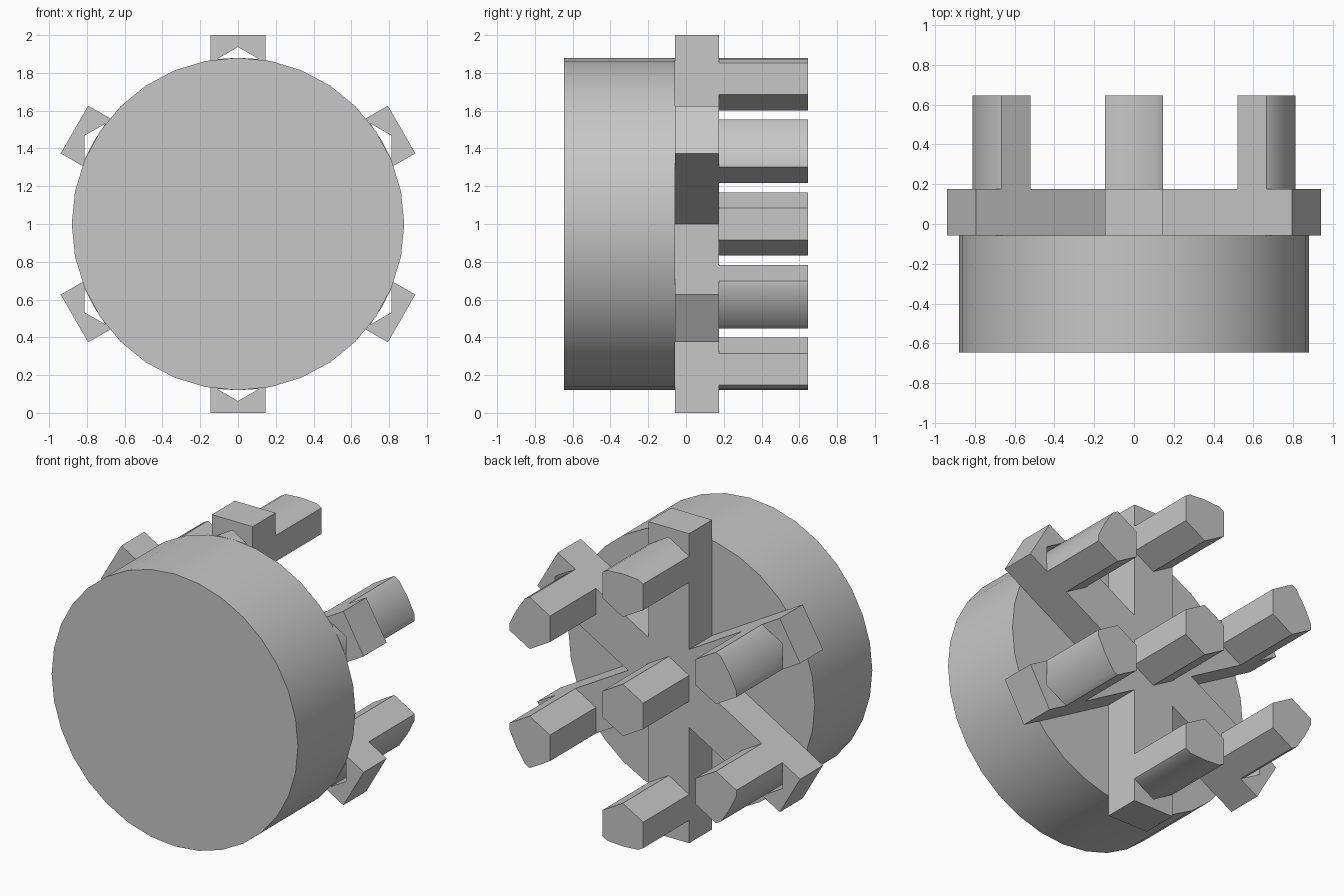
import bpy, bmesh
from math import sin, cos, pi, radians, sqrt

if "Cube" in bpy.data.objects:
    bpy.data.objects.remove(bpy.data.objects["Cube"], do_unlink=True)

grey = bpy.data.materials.new("plain_grey")
grey.use_nodes = True
colour = (0.57, 0.57, 0.57, 1)
grey.diffuse_color = colour
grey.node_tree.nodes["Principled BSDF"].inputs["Base Color"].default_value = colour

# Shared dimensions
DRUM_R = 0.88
HEX_R = 0.168
HALF = HEX_R * cos(pi / 6)
PIN_POS = 0.769
FRONT, HUB_FRONT, HUB_BACK, BACK = -0.645, -0.058, 0.176, 0.645
ARMS = [radians(30 + 60 * i) for i in range(6)]


def turn(points, angle):
    """Place (radial, sideways) points along an arm, around the hub centre."""
    return [(r * cos(angle) - t * sin(angle), 1 + r * sin(angle) + t * cos(angle))
            for r, t in points]


def prism(name, outline, y0, y1):
    """Extrude an x-z outline from y0 to y1."""
    bm = bmesh.new()
    face = bm.faces.new([bm.verts.new((x, y0, z)) for x, z in outline])
    side = bmesh.ops.extrude_face_region(bm, geom=[face])["geom"]
    moved = [v for v in side if isinstance(v, bmesh.types.BMVert)]
    bmesh.ops.translate(bm, verts=moved, vec=(0, y1 - y0, 0))
    bmesh.ops.recalc_face_normals(bm, faces=bm.faces)
    mesh = bpy.data.meshes.new(name)
    bm.to_mesh(mesh)
    bm.free()
    mesh.materials.append(grey)
    obj = bpy.data.objects.new(name, mesh)
    bpy.context.collection.objects.link(obj)
    bpy.ops.object.select_all(action="DESELECT")
    obj.select_set(True)
    bpy.context.view_layer.objects.active = obj
    bpy.ops.object.shade_smooth_by_angle(angle=radians(30))
    return obj


# Outer end of an arm or pin: hexagon corner trimmed by the drum radius
shoulder = PIN_POS + HEX_R / 2
peak = PIN_POS + HEX_R
slope = 1 / sqrt(3)
a, b, c = 1 + slope ** 2, -2 * peak * slope, peak ** 2 - DRUM_R ** 2
trim = (-b - sqrt(b * b - 4 * a * c)) / (2 * a)
arc = [(sqrt(DRUM_R ** 2 - t * t), t) for t in (-trim, 0, trim)]
rounded_end = [(shoulder, -HALF)] + arc + [(shoulder, HALF)]

# Drum
prism("drum", turn([(DRUM_R * cos(2 * pi * i / 32), DRUM_R * sin(2 * pi * i / 32))
                    for i in range(32)], 0), FRONT, HUB_FRONT)

# Six-armed hub, one outline with inner corners between the arms
star = []
for angle in ARMS:
    star += turn([(HALF / math_tan, -HALF) for math_tan in (sin(pi / 6) / cos(pi / 6),)]
                 + rounded_end, angle)
prism("six_arm_hub", star, HUB_FRONT, HUB_BACK)

# Notched end blocks and trimmed hexagonal pins
block = [(1, -HALF), (1, HALF), (shoulder, HALF), (peak, 0), (shoulder, -HALF)]
pin = [(PIN_POS - HEX_R, 0), (PIN_POS - HEX_R / 2, -HALF)] + rounded_end \
    + [(PIN_POS - HEX_R / 2, HALF)]
for i, angle in enumerate(ARMS):
    prism(f"end_block_{i + 1}", turn(block, angle), HUB_FRONT, HUB_BACK)
    prism(f"outer_pin_{i + 1}", turn(pin, angle), HUB_BACK, BACK)

# Centre pin
hexagon = [(HEX_R * cos(k * pi / 3), HEX_R * sin(k * pi / 3)) for k in range(6)]
prism("centre_pin", turn(hexagon, pi / 2), HUB_BACK, BACK)
